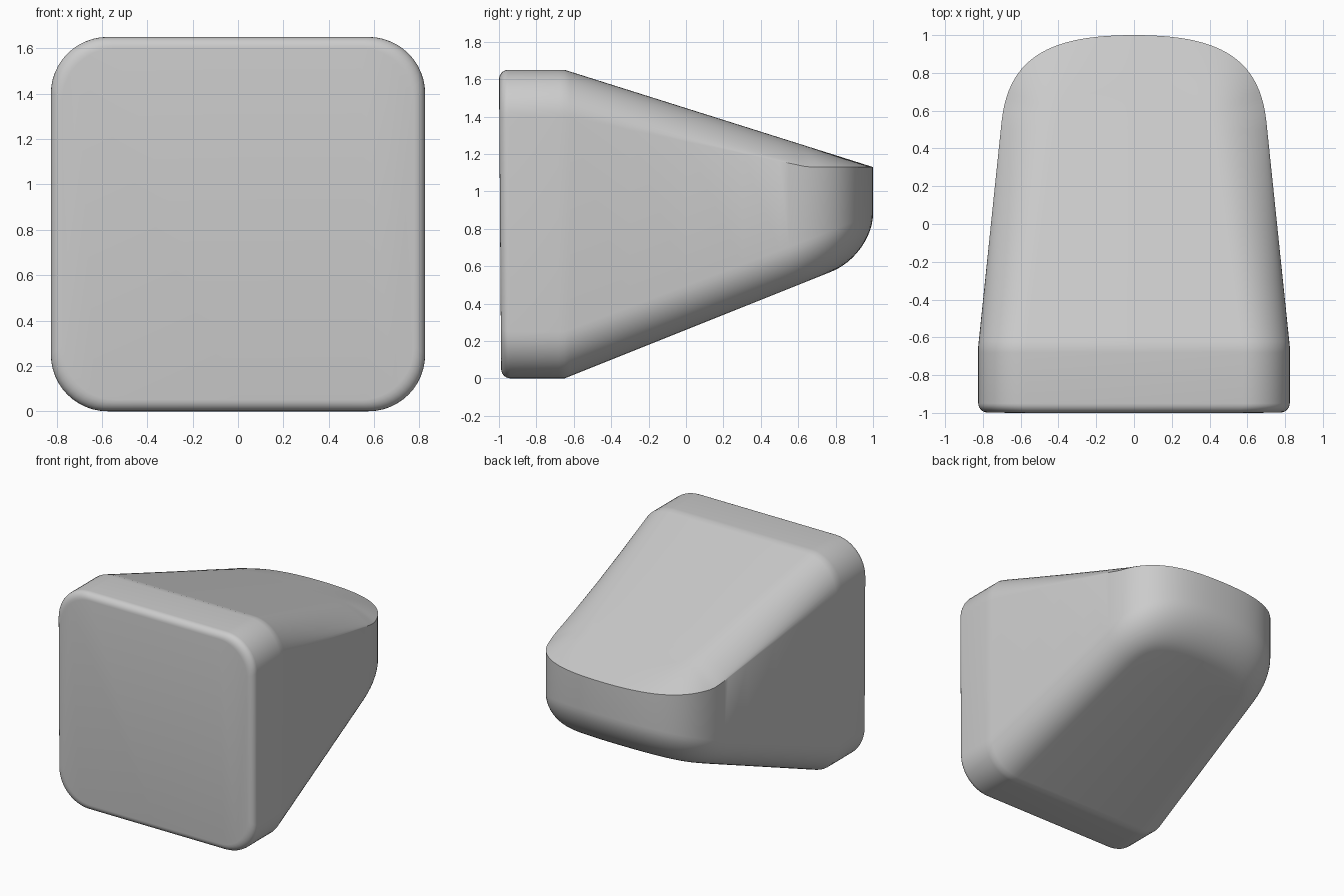
import bpy, bmesh, math
from mathutils import Vector

cube = bpy.data.objects.get("Cube")
if cube:
    bpy.data.objects.remove(cube)

STEPS = 12        # segments in each rounded edge
BEND = -0.65      # where the straight front block starts to taper


def lerp(a, b, t):
    return a + (b - a) * max(0.0, min(1.0, t))


def top_height(y):
    return lerp(1.65, 1.13, (y - BEND) / (1 - BEND))


def bottom_height(y):
    return lerp(0.0, 0.66, (y - BEND) / (1 - BEND))


def column(x, y, normal):
    """Half cross-section from the top centre line, over the side, to the bottom."""
    run = (y - BEND) / 1.3
    drop = lerp(0.25, 0.11, run) if y < 0.65 else top_height(y) - 1.13
    top_inset, radius = lerp(0.25, 0.29, run), lerp(0.25, 0.22, run)
    edge = Vector((x, y))
    points = []
    for i in range(STEPS + 1):
        a = math.pi / 2 * (1 - i / STEPS)
        p = edge + normal * top_inset * (1 - math.cos(a))
        u = math.cos(a)
        fall = lerp(1 - math.sin(a), u * u, run)
        points.append(Vector((p.x, p.y, top_height(p.y) - drop * fall)))
    for i in range(STEPS + 1):
        a = math.pi / 2 * i / STEPS
        p = edge + normal * radius * (1 - math.cos(a))
        points.append(Vector((p.x, p.y, bottom_height(p.y) + radius * (1 - math.sin(a)))))
    first, last = points[0], points[-1]
    return [Vector((0, first.y, first.z))] + points + [Vector((0, last.y, last.z))]


columns = []
inward = Vector((-1, 0))

# Rounded rim of the front face, leaning back slightly at the bottom
rim = 0.05
for i in range(7):
    a = math.pi / 2 * i / 6
    scale = 1 - rim * (1 - math.sin(a)) / 0.825
    ring = column(0.825, -1, inward)
    for p in ring:
        p.x *= scale
        p.z = 0.825 + (p.z - 0.825) * scale
        p.y = -1 + rim * (1 - math.cos(a)) + 0.012 * (1 - p.z / 1.65)
    columns.append(ring)

# Straight block and tapering sides
for y in (-0.68, BEND, -0.62, -0.3, 0.0, 0.3, 0.5):
    columns.append(column(lerp(0.825, 0.70, (y - BEND) / 1.2), y, inward))

# Curved back, following a smooth plan outline
ctrl = [Vector(c) for c in ((0.70, 0.55), (0.66, 0.9), (0.42, 1.0), (0.0, 1.0))]
for i in range(25):
    t = i / 24
    s = 1 - t
    p = ctrl[0] * s**3 + ctrl[1] * 3 * s * s * t + ctrl[2] * 3 * s * t * t + ctrl[3] * t**3
    d = (ctrl[1] - ctrl[0]) * s * s + (ctrl[2] - ctrl[1]) * 2 * s * t + (ctrl[3] - ctrl[2]) * t * t
    columns.append(column(p.x, p.y, Vector((-d.y, d.x)).normalized()))

# Skin the half body and close the front
bm = bmesh.new()
grid = [[bm.verts.new(p) for p in ring] for ring in columns]
for a, b in zip(grid, grid[1:]):
    for j in range(len(a) - 1):
        bm.faces.new((a[j], a[j + 1], b[j + 1], b[j]))
bm.faces.new(grid[0])

# Mirror to the other half and weld
geom = bm.verts[:] + bm.edges[:] + bm.faces[:]
copy = bmesh.ops.duplicate(bm, geom=geom)["geom"]
for v in copy:
    if isinstance(v, bmesh.types.BMVert):
        v.co.x = -v.co.x
bmesh.ops.remove_doubles(bm, verts=bm.verts[:], dist=0.0005)
bmesh.ops.recalc_face_normals(bm, faces=bm.faces[:])

mesh = bpy.data.meshes.new("tapered_body")
bm.to_mesh(mesh)
bm.free()
body = bpy.data.objects.new("tapered_body", mesh)
bpy.context.collection.objects.link(body)

# Plain light grey
grey = bpy.data.materials.new("light_grey")
grey.use_nodes = True
grey.diffuse_color = (0.6, 0.6, 0.6, 1)
grey.node_tree.nodes["Principled BSDF"].inputs["Base Color"].default_value = (0.6, 0.6, 0.6, 1)
mesh.materials.append(grey)

bpy.context.view_layer.objects.active = body
body.select_set(True)
bpy.ops.object.shade_smooth_by_angle(angle=math.radians(35))
